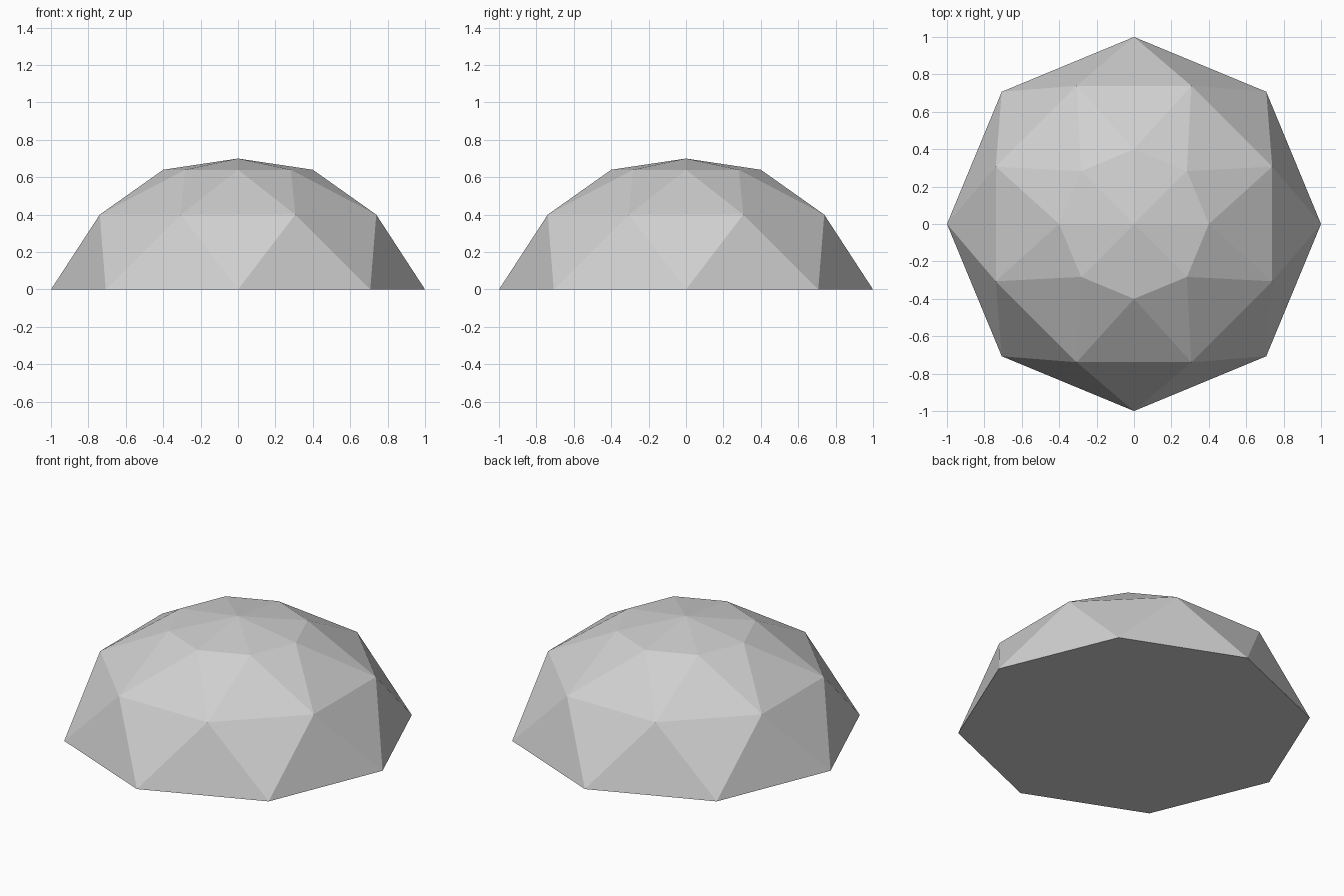
import bpy, bmesh, math

if "Cube" in bpy.data.objects:
    bpy.data.objects.remove(bpy.data.objects["Cube"])

SIDES = 8
STEP = 2 * math.pi / SIDES

grey = bpy.data.materials.new("light_grey")
grey.diffuse_color = (0.63, 0.63, 0.63, 1)
grey.use_nodes = True
grey.node_tree.nodes["Principled BSDF"].inputs["Base Color"].default_value = grey.diffuse_color

bm = bmesh.new()


def ring(radius, z, turn):
    """Ring of vertices, turned by a fraction of one side."""
    return [bm.verts.new((radius * math.cos((i + turn) * STEP),
                          radius * math.sin((i + turn) * STEP), z))
            for i in range(SIDES)]


# Three rings, the middle one turned half a side, and the apex
base = ring(1.0, 0.0, 0)
middle = ring(0.8, 0.4, 0.5)
upper = ring(0.4, 0.64, 0)
apex = bm.verts.new((0, 0, 0.7))

# Triangle bands and top fan
for i in range(SIDES):
    j = (i + 1) % SIDES
    bm.faces.new((base[i], base[j], middle[i]))
    bm.faces.new((base[j], middle[j], middle[i]))
    bm.faces.new((middle[i], middle[j], upper[j]))
    bm.faces.new((middle[i], upper[j], upper[i]))
    bm.faces.new((upper[i], upper[j], apex))

# Flat underside
bm.faces.new(base[::-1])
bmesh.ops.recalc_face_normals(bm, faces=bm.faces[:])

mesh = bpy.data.meshes.new("faceted_dome")
bm.to_mesh(mesh)
bm.free()
mesh.materials.append(grey)
dome = bpy.data.objects.new("faceted_dome", mesh)
bpy.context.collection.objects.link(dome)
